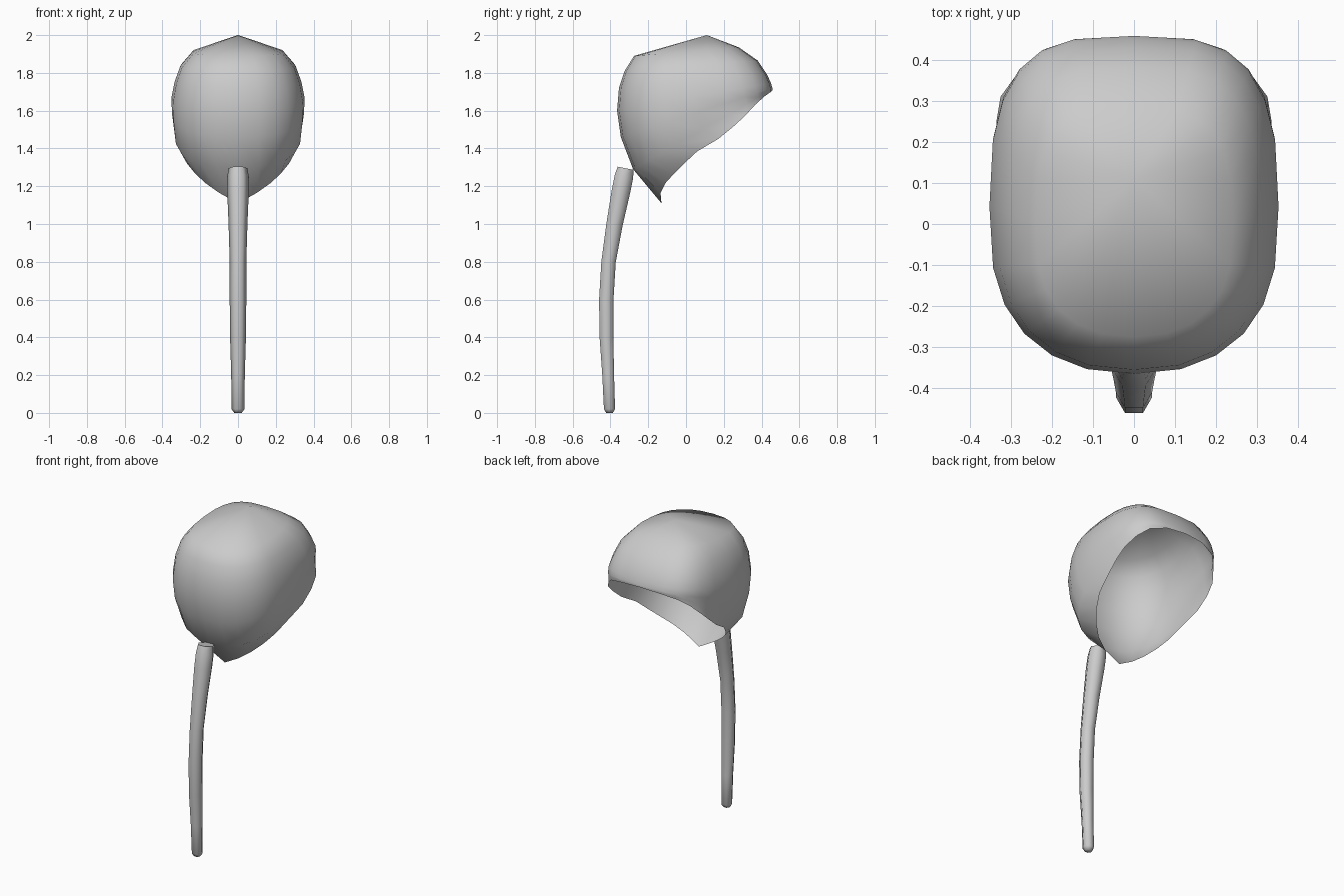
import bpy, bmesh
from math import sin, cos, pi, radians

default = bpy.data.objects.get("Cube")
if default:
    bpy.data.objects.remove(default, do_unlink=True)

grey = bpy.data.materials.new("light grey")
grey.use_nodes = True
grey.diffuse_color = (0.6, 0.6, 0.6, 1)
grey.node_tree.nodes["Principled BSDF"].inputs["Base Color"].default_value = (0.6, 0.6, 0.6, 1)


def loft(name, rings, start=None, cap=False, angle=65):
    """Skin closed rings of points; optionally fan to a start point or cap both ends."""
    bm = bmesh.new()
    rows = [[bm.verts.new(p) for p in ring] for ring in rings]
    n = len(rows[0])
    for a, b in zip(rows, rows[1:]):
        for i in range(n):
            j = (i + 1) % n
            bm.faces.new((a[i], a[j], b[j], b[i]))
    if start:
        tip = bm.verts.new(start)
        for i in range(n):
            bm.faces.new((tip, rows[0][(i + 1) % n], rows[0][i]))
    if cap:
        bm.faces.new(rows[0])
        bm.faces.new(rows[-1])
    bmesh.ops.recalc_face_normals(bm, faces=bm.faces)
    mesh = bpy.data.meshes.new(name)
    bm.to_mesh(mesh)
    bm.free()
    mesh.materials.append(grey)
    obj = bpy.data.objects.new(name, mesh)
    bpy.context.collection.objects.link(obj)
    bpy.ops.object.select_all(action='DESELECT')
    obj.select_set(True)
    bpy.context.view_layer.objects.active = obj
    bpy.ops.object.shade_smooth_by_angle(angle=radians(angle))
    return obj


HALF = 12


def mirrored(half):
    """Complete a half ring, running front to back, on the other side."""
    return half + [(-x, y, z) for x, y, z in half[-2:0:-1]]


def hood_ring(front, back, width):
    """Rounded-square ring tilted between a front and a back point."""
    half = []
    for j in range(HALF + 1):
        t = pi * j / HALF
        power = 2 / (2.8 - 0.4 * cos(t))
        c = abs(cos(t)) ** power * (-1 if cos(t) > 0 else 1)
        s = abs(sin(t)) ** power if 0 < j < HALF else 0
        y, z = [(f + b) / 2 + (b - f) / 2 * c for f, b in zip(front, back)]
        half.append((width * s, y, z))
    return mirrored(half)


# Hood: rings from the shoulder down, as front (y, z), back (y, z), half width
sections = [
    ((-0.275, 1.89), (0.28, 1.935), 0.24),
    ((-0.325, 1.81), (0.38, 1.865), 0.305),
    ((-0.355, 1.72), (0.43, 1.79), 0.335),
    ((-0.365, 1.60), (0.45, 1.745), 0.352),
    ((-0.345, 1.46), (0.457, 1.72), 0.35),
    ((-0.28, 1.29), (0.458, 1.714), 0.337),
]
# Open rim, from the pointed front lip round to the back
rim = [
    (0, -0.13, 1.11), (0.1, -0.135, 1.165), (0.17, -0.11, 1.215),
    (0.225, -0.065, 1.265), (0.27, -0.01, 1.32), (0.305, 0.06, 1.385),
    (0.33, 0.17, 1.45), (0.335, 0.25, 1.515), (0.325, 0.31, 1.57),
    (0.285, 0.365, 1.63), (0.23, 0.415, 1.675), (0.13, 0.45, 1.7),
    (0, 0.458, 1.708),
]
loft("hood", [hood_ring(*s) for s in sections] + [mirrored(rim)], start=(0, 0.11, 2.0))

# Stem: six-sided curved stalk, as centre y, centre z, radius, tilt of the section
stalk = [
    (-0.405, 0.0, 0.02, 0), (-0.405, 0.02, 0.034, 0), (-0.412, 0.2, 0.036, 0),
    (-0.421, 0.4, 0.042, 0), (-0.422, 0.6, 0.044, 0), (-0.41, 0.8, 0.044, -0.06),
    (-0.378, 1.0, 0.05, -0.14), (-0.345, 1.17, 0.057, -0.18),
    (-0.329, 1.25, 0.057, -0.2), (-0.319, 1.295, 0.05, -0.2),
]
stem_rings = []
for y, z, r, tilt in stalk:
    stem_rings.append([(r * cos(k * pi / 3),
                        y + r * sin(k * pi / 3) * cos(tilt),
                        z + r * sin(k * pi / 3) * sin(tilt)) for k in range(6)])
loft("stem", stem_rings, cap=True)
